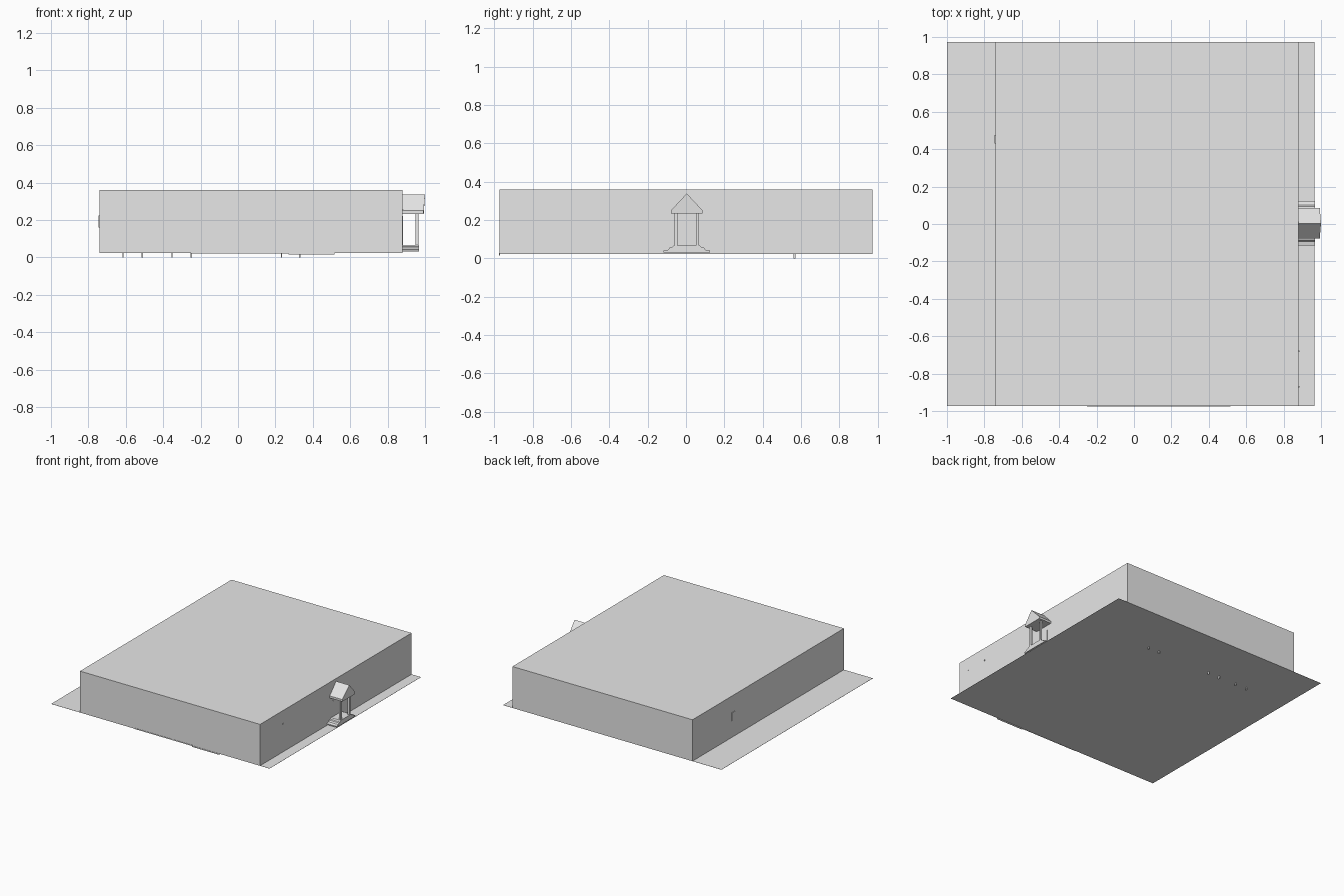
import bpy, bmesh, math

cube = bpy.data.objects.get("Cube")
if cube:
    bpy.data.objects.remove(cube, do_unlink=True)

grey = bpy.data.materials.new("light_grey")
grey.use_nodes = True
colour = (0.8, 0.8, 0.8, 1)
grey.diffuse_color = colour
grey.node_tree.nodes["Principled BSDF"].inputs["Base Color"].default_value = colour

GROUND = 0.024
WALL = 0.88
MID = 0.004  # porch centre line


def finish(name, bm):
    bmesh.ops.recalc_face_normals(bm, faces=bm.faces)
    mesh = bpy.data.meshes.new(name)
    bm.to_mesh(mesh)
    bm.free()
    mesh.materials.append(grey)
    ob = bpy.data.objects.new(name, mesh)
    bpy.context.collection.objects.link(ob)
    return ob


def box(name, x, y, z):
    bm = bmesh.new()
    bmesh.ops.create_cube(bm, size=1)
    for v in bm.verts:
        v.co = [lo + (c + 0.5) * (hi - lo) for c, (lo, hi) in zip(v.co, (x, y, z))]
    return finish(name, bm)


def prism(name, profile, x0, x1):
    """Extrude a (y, z) outline along x."""
    bm = bmesh.new()
    face = bm.faces.new([bm.verts.new((x0, MID + y, z)) for y, z in profile])
    out = bmesh.ops.extrude_face_region(bm, geom=[face])["geom"]
    for v in out:
        if isinstance(v, bmesh.types.BMVert):
            v.co.x = x1
    return finish(name, bm)


# Main building block and the lot it stands on
box("building", (-0.74, WALL), (-0.973, 0.973), (GROUND, 0.36))
box("lot", (-1, 0.965), (-0.973, 0.973), (GROUND - 0.001, GROUND))

# Porch steps, climbing from both sides
steps = [(0.12, 0.031), (0.12, 0.04), (0.097, 0.045), (0.09, 0.056), (0.075, 0.058), (0.068, 0.068)]
prism("porch_steps", steps + [(-y, z) for y, z in reversed(steps)], WALL, 0.968)

# Porch roof with a fascia, its ridge leaning slightly forward
roof = prism("porch_roof", [(-0.082, 0.233), (0.082, 0.233), (0.082, 0.25),
                            (0, 0.338), (-0.082, 0.25)], WALL, 0.993)
for v in roof.data.vertices:
    if v.co.z > 0.3 and v.co.x > 0.9:
        v.co.x = 1.0

# Porch posts
for side, sign in (("left", 1), ("right", -1)):
    y = MID + sign * 0.057
    box("post_" + side, (0.95, 0.965), (y - 0.008, y + 0.008), (0.066, 0.235))

# Arched door
arch = [(0.043 * math.cos(a), 0.18 + 0.043 * math.sin(a))
        for a in (math.pi * i / 12 for i in range(13))]
prism("arched_door", [(-0.043, 0.068), (0.043, 0.068)] + arch, WALL, WALL + 0.003)

# Short pegs under the lot
for i, x in enumerate((-0.615, -0.512, -0.352, -0.25, 0.232, 0.33)):
    box(f"peg_{i}", (x - 0.003, x + 0.003), (0.56, 0.572), (0, GROUND))

# Thin strips along the front edge
box("front_edge_strip", (-0.25, 0.27), (-0.975, -0.97), (0.022, 0.029))
box("front_edge_drop", (0.27, 0.515), (-0.975, -0.97), (0.015, GROUND))

# Small fittings on the side walls
box("left_wall_plate", (-0.745, -0.74), (0.43, 0.475), (0.16, 0.225))
for i, y in enumerate((-0.87, -0.68)):
    box(f"wall_stud_{i}", (WALL, WALL + 0.004), (y - 0.004, y + 0.004), (0.25, 0.256))
